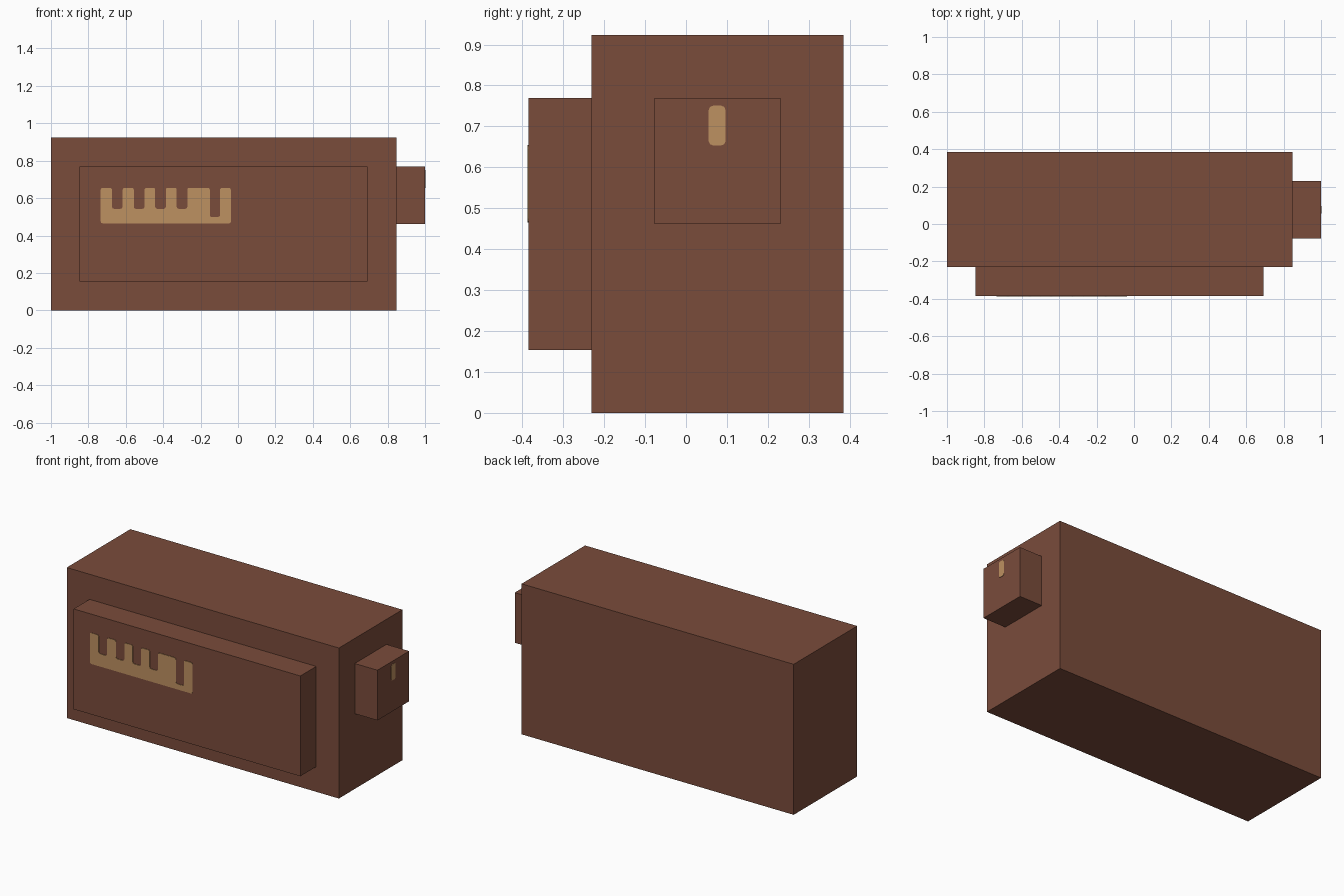
import bpy, bmesh
from mathutils import Matrix, Vector

if "Cube" in bpy.data.objects:
    bpy.data.objects.remove(bpy.data.objects["Cube"], do_unlink=True)

U = 2 / 13  # module: the whole model is 13 modules long


def material(name, color):
    mat = bpy.data.materials.new(name)
    mat.use_nodes = True
    mat.diffuse_color = (*color, 1)
    bsdf = mat.node_tree.nodes["Principled BSDF"]
    bsdf.inputs["Base Color"].default_value = (*color, 1)
    bsdf.inputs["Roughness"].default_value = 0.9
    return mat


brown = material("brown", (0.195, 0.072, 0.044))
tan = material("tan", (0.515, 0.284, 0.119))


def add_object(name, bm, mat):
    bmesh.ops.recalc_face_normals(bm, faces=bm.faces)
    mesh = bpy.data.meshes.new(name)
    bm.to_mesh(mesh)
    bm.free()
    mesh.materials.append(mat)
    obj = bpy.data.objects.new(name, mesh)
    bpy.context.collection.objects.link(obj)


def box(name, low, high):
    """Box between two corners given in modules."""
    low, high = Vector(low) * U, Vector(high) * U
    bm = bmesh.new()
    bmesh.ops.create_cube(bm, size=1, matrix=Matrix.Translation((low + high) / 2)
                          @ Matrix.Diagonal((*(high - low), 1)))
    add_object(name, bm, brown)


def plate(name, outline, place, normal, rounding, thickness=0.003):
    """Thin painted plate with softened corners, from a flat outline."""
    bm = bmesh.new()
    bm.faces.new([bm.verts.new(place(a, b)) for a, b in outline])
    bmesh.ops.bevel(bm, geom=bm.verts[:], offset=rounding, segments=2,
                    profile=0.5, affect='VERTICES')
    out = bmesh.ops.extrude_face_region(bm, geom=bm.faces[:])
    moved = [g for g in out["geom"] if isinstance(g, bmesh.types.BMVert)]
    bmesh.ops.translate(bm, verts=moved, vec=Vector(normal) * thickness)
    add_object(name, bm, tan)


# Body, raised front panel and side knob
box("body", (-6.5, -1.5, 0), (5.5, 2.5, 6))
box("front_panel", (-5.5, -2.5, 1), (4.5, -1.5, 5))
box("side_knob", (5.5, -0.5, 3), (6.5, 1.5, 5))

# Comb-shaped marking on the front panel: (left, right, floor) of each notch
base, top = 0.465, 0.655
notches = [(x, x + 0.057, 0.543) for x in (-0.674, -0.557, -0.443, -0.328)]
notches.append((-0.151, -0.096, 0.499))
comb = [(-0.734, base), (-0.734, top)]
for left, right, floor in notches:
    comb += [(left, top), (left, floor), (right, floor), (right, top)]
comb += [(-0.038, top), (-0.038, base)]
plate("front_marking", comb, lambda a, b: (a, -2.5 * U, b), (0, -1, 0), 0.01)

# Small upright marking on the knob
spot = [(0.055, 0.653), (0.097, 0.653), (0.097, 0.751), (0.055, 0.751)]
plate("knob_marking", spot, lambda a, b: (6.5 * U - 0.003, a, b), (1, 0, 0), 0.012, 0.005)
